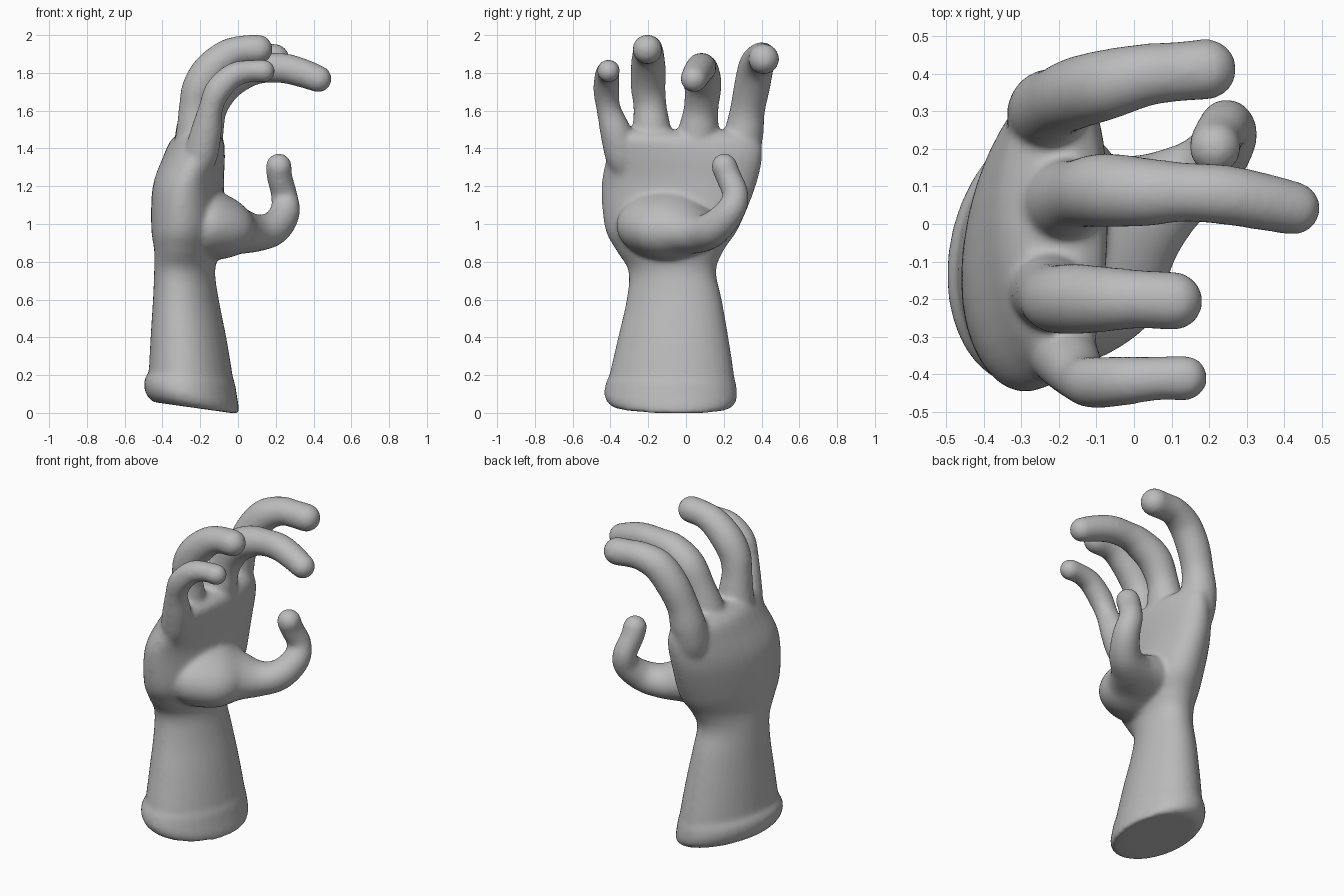
import bpy, bmesh, math
from mathutils import Vector

cube = bpy.data.objects.get("Cube")
if cube:
    bpy.data.objects.remove(cube)

SIDES = 32
CIRCLE = [(math.cos(math.tau * i / SIDES), math.sin(math.tau * i / SIDES)) for i in range(SIDES)]


def spline(stations, steps=6):
    """Catmull-Rom interpolation through tuples of any length."""
    pts = [stations[0]] + list(stations) + [stations[-1]]
    out = []
    for a, b, c, d in zip(pts, pts[1:], pts[2:], pts[3:]):
        for i in range(steps):
            t = i / steps
            out.append([0.5 * (2 * q + (r - p) * t + (2 * p - 5 * q + 4 * r - s) * t * t
                               + (3 * q - p - 3 * r + s) * t ** 3)
                        for p, q, r, s in zip(a, b, c, d)])
    return out + [list(stations[-1])]


def skin(bm, rings):
    """Closed loft through rings of points."""
    loops = [[bm.verts.new(p) for p in ring] for ring in rings]
    for lo, hi in zip(loops, loops[1:]):
        for i in range(SIDES):
            j = (i + 1) % SIDES
            bm.faces.new((lo[i], lo[j], hi[j], hi[i]))
    bm.faces.new(loops[0][::-1])
    bm.faces.new(loops[-1])


def trunk(bm, sections):
    """Oval sections: back x, front x, right y, left y, height, tilt, bend, skew."""
    rings = []
    for x0, x1, y0, y1, z, tilt, bend, skew in sections:
        ring = []
        for c, s in CIRCLE:
            dx, dy = c * (x1 - x0) / 2, s * (y1 - y0) / 2
            dx += bend * s * s + skew * dy
            ring.append(((x0 + x1) / 2 + dx, (y0 + y1) / 2 + dy, z - tilt * dx))
        rings.append(ring)
    skin(bm, rings)


def digit(bm, stations, widths):
    """Tube through x, y, z, radius with sideways widening and a domed tip."""
    path = spline([s + (w,) for s, w in zip(stations, widths)])
    pts = [Vector(p[:3]) for p in path]
    rings = []
    for i, p in enumerate(pts):
        t = (pts[min(i + 1, len(pts) - 1)] - pts[max(i - 1, 0)]).normalized()
        u = Vector((0, 1, 0)).cross(t).normalized()
        v = t.cross(u)
        r, wide = path[i][3:]
        rings.append([p + (u * c + v * s * wide) * r for c, s in CIRCLE])
    # Domed tip
    for k in range(1, 8):
        a = k * math.pi / 16
        rings.append([pts[-1] + t * r * math.sin(a) + (u * c + v * s) * r * math.cos(a)
                      for c, s in CIRCLE])
    skin(bm, rings)


bm = bmesh.new()

# Cut end of the forearm with a slight lip
trunk(bm, [(-.45, 0, -.385, .225, .026, .14, 0, .11), (-.483, .004, -.42, .26, .052, .17, 0, .11),
           (-.495, 0, -.435, .272, .09, .18, 0, .11), (-.495, -.01, -.43, .27, .135, .14, 0, .11),
           (-.485, -.018, -.418, .262, .175, .08, 0, .11), (-.465, -.03, -.40, .25, .20, .06, 0, .11)])

# Forearm, wrist and palm
trunk(bm, spline([
    (-.475, -.015, -.42, .262, .08, .14, 0, .11),
    (-.47, -.03, -.405, .255, .20, .05, 0, .11),
    (-.46, -.065, -.36, .225, .40, 0, 0, .12),
    (-.447, -.105, -.315, .19, .60, 0, 0, .14),
    (-.44, -.125, -.305, .16, .75, 0, 0, .16),
    (-.438, -.10, -.37, .20, .86, 0, 0, .16),
    (-.454, -.07, -.43, .28, .98, 0, .01, .14),
    (-.448, -.08, -.448, .37, 1.2, 0, .02, .1),
    (-.395, -.07, -.42, .405, 1.36, 0, .03, .03),
    (-.35, -.08, -.40, .385, 1.45, 0, .03, -.02),
    (-.28, -.14, -.35, .31, 1.495, 0, .03, -.03)]))

# Little, ring, middle and index fingers
fingers = [
    [(-.22, -.31, 1.22, .04), (-.20, -.335, 1.34, .085), (-.17, -.37, 1.48, .084),
     (-.145, -.41, 1.61, .065), (-.105, -.422, 1.71, .07), (-.02, -.417, 1.79, .066),
     (.07, -.41, 1.81, .059), (.135, -.41, 1.81, .062)],
    [(-.25, -.15, 1.22, .04), (-.24, -.165, 1.35, .1), (-.225, -.18, 1.49, .102),
     (-.225, -.19, 1.62, .088), (-.205, -.20, 1.72, .092), (-.15, -.20, 1.81, .094),
     (-.06, -.20, 1.89, .086), (.02, -.20, 1.92, .078), (.105, -.205, 1.925, .079)],
    [(-.26, .04, 1.22, .04), (-.22, .055, 1.35, .1), (-.185, .065, 1.48, .108),
     (-.15, .08, 1.61, .092), (-.08, .09, 1.735, .099), (.03, .085, 1.805, .092),
     (.13, .085, 1.825, .08), (.24, .078, 1.825, .08), (.34, .06, 1.80, .077),
     (.425, .042, 1.768, .072)],
    [(-.26, .2, 1.16, .03), (-.24, .27, 1.32, .095), (-.23, .305, 1.47, .104),
     (-.205, .325, 1.60, .093), (-.15, .35, 1.73, .096), (-.07, .372, 1.835, .094),
     (.03, .397, 1.878, .084), (.11, .405, 1.878, .08), (.192, .412, 1.873, .082)],
]
for finger in fingers:
    digit(bm, finger, [1] * len(finger))

# Thumb, spreading into the heel of the palm
digit(bm, [(-.3, -.07, 1.01, .12), (-.2, -.07, 1.0, .19), (-.11, -.05, .985, .178),
           (-.01, .02, .965, .13), (.095, .085, .952, .1), (.19, .147, .978, .09),
           (.248, .228, 1.06, .08), (.245, .263, 1.15, .07), (.22, .225, 1.25, .068),
           (.216, .203, 1.305, .07)],
      [1.2, 1.55, 1.55, 1.45, 1.2, 1.05, 1, 1, 1, 1])

bmesh.ops.recalc_face_normals(bm, faces=bm.faces)
mesh = bpy.data.meshes.new("hand")
bm.to_mesh(mesh)
bm.free()
hand = bpy.data.objects.new("hand", mesh)
bpy.context.collection.objects.link(hand)

# Fuse the parts into one soft skin
fuse = hand.modifiers.new("fuse", "REMESH")
fuse.mode = "VOXEL"
fuse.voxel_size = 0.012
fuse.use_smooth_shade = True
soften = hand.modifiers.new("soften", "SMOOTH")
soften.factor = 0.5
soften.iterations = 18

# Plain grey
grey = bpy.data.materials.new("plain grey")
grey.use_nodes = True
colour = (.5, .5, .5, 1)
grey.diffuse_color = colour
grey.node_tree.nodes["Principled BSDF"].inputs["Base Color"].default_value = colour
mesh.materials.append(grey)
for poly in mesh.polygons:
    poly.use_smooth = True
